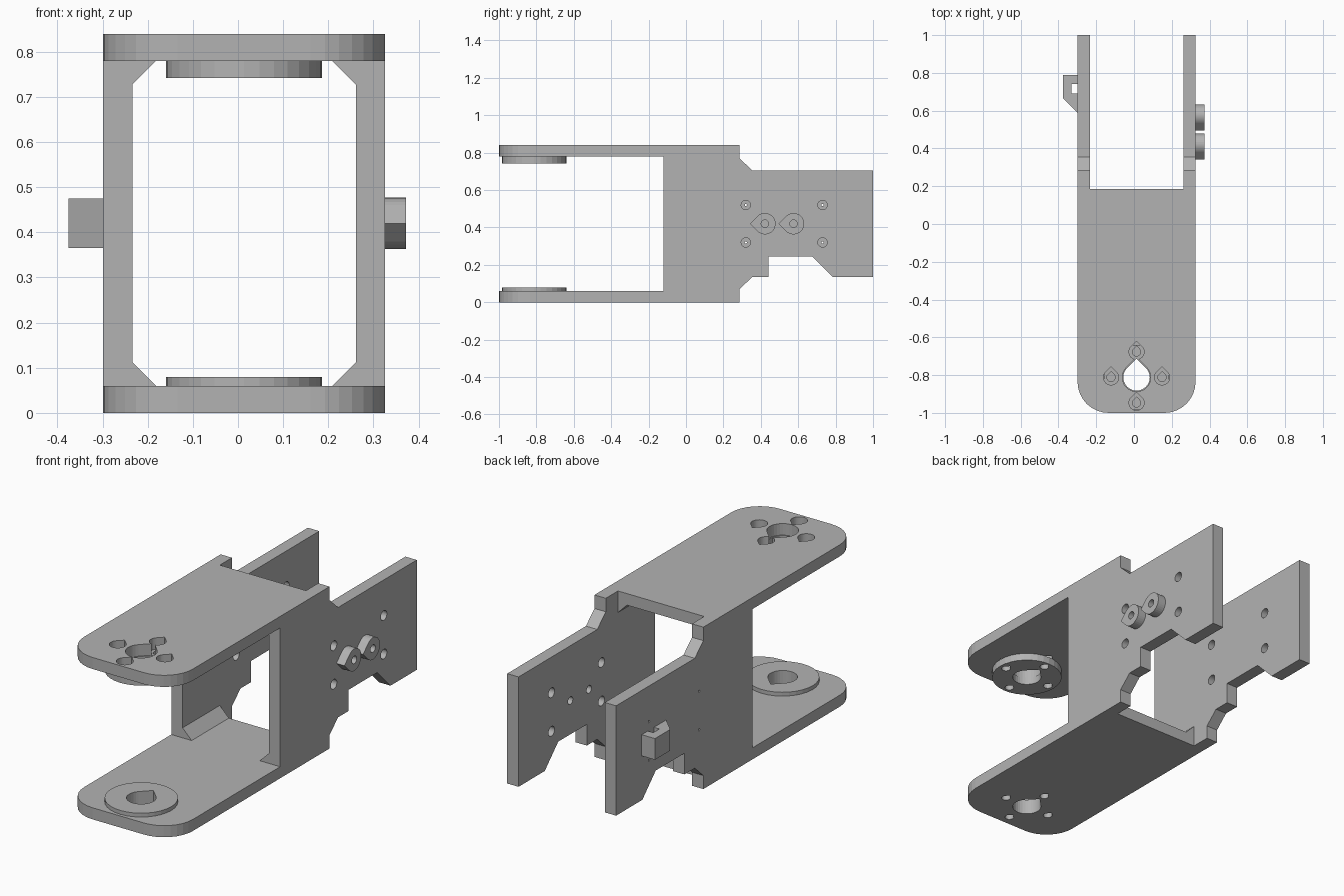
import bpy, bmesh
from math import cos, sin, pi

if "Cube" in bpy.data.objects:
    bpy.data.objects.remove(bpy.data.objects["Cube"])

grey = bpy.data.materials.new("plain grey")
grey.use_nodes = True
grey.diffuse_color = (0.45, 0.45, 0.45, 1)
grey.node_tree.nodes["Principled BSDF"].inputs["Base Color"].default_value = grey.diffuse_color

CX = 0.0135                 # middle of the bracket
HALF, WALL = 0.3125, 0.065  # half width and wall thickness
TOP, PLATE = 0.84, 0.06     # height and plate thickness
HUB_Y = -0.812
FRONT, BACK = -0.12, 0.185  # where the walls begin and the plates end


def prism(name, outline, axis, lo, hi):
    """Extrude an outline along an axis; outline planes are yz, zx and xy."""
    place = {"x": lambda u, v, w: (w, u, v),
             "y": lambda u, v, w: (v, w, u),
             "z": lambda u, v, w: (u, v, w)}[axis]
    bm = bmesh.new()
    rings = [[bm.verts.new(place(u, v, w)) for u, v in outline] for w in (lo, hi)]
    for ring in rings:
        bm.faces.new(ring)
    for i in range(len(outline)):
        a, b = rings
        bm.faces.new((a[i - 1], a[i], b[i], b[i - 1]))
    bmesh.ops.recalc_face_normals(bm, faces=bm.faces)
    mesh = bpy.data.meshes.new(name)
    bm.to_mesh(mesh)
    bm.free()
    mesh.materials.append(grey)
    obj = bpy.data.objects.new(name, mesh)
    bpy.context.collection.objects.link(obj)
    return obj


def arc(u, v, r, start, end, n=32):
    return [(u + r * cos(start + (end - start) * i / n),
             v + r * sin(start + (end - start) * i / n)) for i in range(n + 1)]


def circle(u, v, r):
    return arc(u, v, r, 0, 2 * pi)[:-1]


def drop(u, v, r, aim):
    """Circle with a right-angled point towards the aim angle."""
    tip = (u + r * 2 ** 0.5 * cos(aim), v + r * 2 ** 0.5 * sin(aim))
    return arc(u, v, r, aim + pi / 4, aim + 7 * pi / 4, 24) + [tip]


def cut(obj, holes, axis):
    """Cut (outline, lo, hi) holes out of an object."""
    cutters = []
    for outline, lo, hi in holes:
        c = prism("cutter", outline, axis, lo, hi)
        c.hide_render = True
        mod = obj.modifiers.new("hole", "BOOLEAN")
        mod.operation, mod.solver, mod.object = "DIFFERENCE", "EXACT", c
        cutters.append(c)
    bpy.context.view_layer.update()
    graph = bpy.context.evaluated_depsgraph_get()
    mesh = bpy.data.meshes.new_from_object(obj.evaluated_get(graph))
    obj.modifiers.clear()
    obj.data = mesh
    for c in cutters:
        bpy.data.objects.remove(c)


# Fork plates with rounded front corners and a tongue between the walls
left, right = CX + HALF, CX - HALF
R = 0.165
plate_outline = (arc(right + R, -1 + R, R, pi, 1.5 * pi, 8)
                 + arc(left - R, -1 + R, R, 1.5 * pi, 2 * pi, 8)
                 + [(left, FRONT), (left - WALL, FRONT), (left - WALL, BACK),
                    (right + WALL, BACK), (right + WALL, FRONT), (right, FRONT)])
screws = [(CX + 0.135 * dx, HUB_Y + 0.135 * dy)
          for dx, dy in ((1, 0), (-1, 0), (0, 1), (0, -1))]


def hub_holes(centre, small, lo, hi, small_hi):
    holes = [(drop(CX, HUB_Y, centre, pi / 2), lo, hi)]
    return holes + [(drop(x, y, small, pi / 2), lo, small_hi) for x, y in screws]


hub = circle(CX, HUB_Y, 0.1725)
bottom_plate = prism("bottom_plate", plate_outline, "z", 0, PLATE)
cut(bottom_plate, hub_holes(0.07, 0.022, -0.1, 0.2, 0.05), "z")
bottom_hub = prism("bottom_hub", hub, "z", PLATE, 0.08)
cut(bottom_hub, [(drop(CX, HUB_Y, 0.07, pi / 2), 0, 0.2)], "z")
top_plate = prism("top_plate", plate_outline, "z", TOP - PLATE, TOP)
cut(top_plate, hub_holes(0.075, 0.04, 0.7, 0.9, 0.9), "z")
top_hub = prism("top_hub", hub, "z", 0.742, TOP - PLATE)
cut(top_hub, hub_holes(0.07, 0.022, 0.7, 0.9, 0.9), "z")

# Side walls with stepped rear arms
wall_outline = [(FRONT, 0), (0.285, 0), (0.285, 0.07), (0.355, 0.135), (0.44, 0.135),
                (0.44, 0.245), (0.675, 0.245), (0.785, 0.135), (1, 0.135), (1, 0.705),
                (0.355, 0.705), (0.285, 0.77), (0.285, TOP), (FRONT, TOP)]
bolts = [(y, z) for y in (0.32, 0.73) for z in (0.32, 0.52)]
bosses = [(0.422, 0.42), (0.575, 0.42)]

left_wall = prism("left_wall", wall_outline, "x", left - WALL, left)
cut(left_wall, [(circle(y, z, 0.025), 0.2, 0.4) for y, z in bolts]
    + [(circle(y, z, 0.02), 0.2, 0.4) for y, z in bosses], "x")
right_wall = prism("right_wall", wall_outline, "x", right, right + WALL)
cut(right_wall, [(circle(y, z, 0.025), right + 0.015, -0.2) for y, z in bolts]
    + [(circle(y, z, 0.006), -0.4, -0.2) for y, z in bolts], "x")

# Pointed bosses on the left wall
for i, (y, z) in enumerate(bosses):
    boss = prism(f"boss_{i + 1}", drop(y, z, 0.057, pi), "x", left, 0.372)
    cut(boss, [(circle(y, z, 0.02), 0.2, 0.5)], "x")

# Cable clip on the right wall, with a vertical slot against the wall
prism("cable_clip", [(right, 0.59), (right, 0.69), (-0.33, 0.69), (-0.33, 0.74),
                     (right, 0.74), (right, 0.79), (-0.375, 0.79), (-0.375, 0.665)],
      "z", 0.365, 0.475)

# Corner gussets between plates and walls
for side in (-1, 1):
    for name, z, up in (("bottom", PLATE, 1), ("top", TOP - PLATE, -1)):
        x = CX + side * (HALF - WALL)
        prism(f"{name}_{'left' if side > 0 else 'right'}_gusset",
              [(z, x), (z, x - side * 0.052), (z + up * 0.052, x)], "y", FRONT, BACK)
